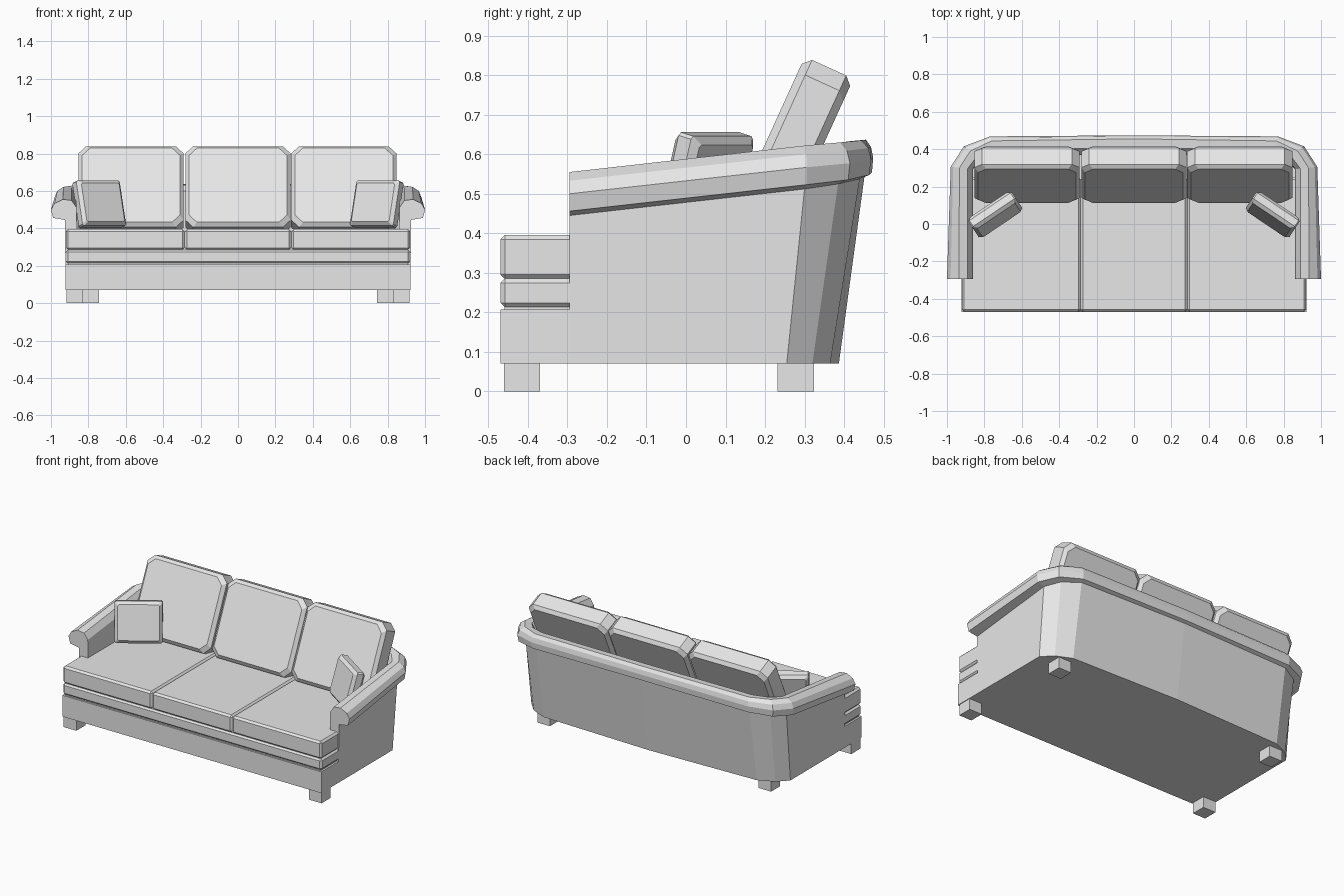
import bpy, bmesh
from math import radians
from mathutils import Matrix, Vector

cube = bpy.data.objects.get("Cube")
if cube:
    bpy.data.objects.remove(cube, do_unlink=True)

fabric = bpy.data.materials.new("grey fabric")
fabric.use_nodes = True
grey = (0.8, 0.8, 0.8, 1)
fabric.diffuse_color = grey
fabric.node_tree.nodes["Principled BSDF"].inputs["Base Color"].default_value = grey


def finish(bm, name):
    bmesh.ops.recalc_face_normals(bm, faces=bm.faces)
    mesh = bpy.data.meshes.new(name)
    bm.to_mesh(mesh)
    bm.free()
    mesh.materials.append(fabric)
    obj = bpy.data.objects.new(name, mesh)
    bpy.context.collection.objects.link(obj)
    return obj


def box(name, low, high, bevel=0):
    bm = bmesh.new()
    low, high = Vector(low), Vector(high)
    bmesh.ops.create_cube(bm, size=1)
    bmesh.ops.scale(bm, vec=high - low, verts=bm.verts)
    bmesh.ops.translate(bm, vec=(low + high) / 2, verts=bm.verts)
    if bevel:
        bmesh.ops.bevel(bm, geom=bm.edges[:], offset=bevel, segments=1, affect='EDGES')
    return finish(bm, name)


def pad(name, w, h, d, corner, edge, matrix):
    """Upright cushion with clipped corners and chamfered front and back rims."""
    bm = bmesh.new()

    def ring(y, inset):
        a, b, c = w / 2 - inset, h / 2 - inset, corner
        pts = [(a, b - c), (a - c, b), (c - a, b), (-a, b - c),
               (-a, c - b), (c - a, -b), (a - c, -b), (a, c - b)]
        return [bm.verts.new(matrix @ Vector((x, y, z))) for x, z in pts]

    rings = [ring(-d / 2, edge), ring(edge - d / 2, 0), ring(d / 2 - edge, 0), ring(d / 2, edge)]
    for p, q in zip(rings, rings[1:]):
        for i in range(8):
            j = (i + 1) % 8
            bm.faces.new((p[i], p[j], q[j], q[i]))
    bm.faces.new(rings[0])
    bm.faces.new(rings[-1])
    return finish(bm, name)


# Wrap-around shell: base point, wall top, outward direction, roll overhang, thickness, height
stations = [
    ((0.922, -0.295), (0.925, -0.295, 0.445), (1, 0), 0.075, 0.065, 0.11),
    ((0.922, 0.255), (0.925, 0.30, 0.512), (1, 0.1), 0.055, 0.065, 0.11),
    ((0.86, 0.32), (0.87, 0.385, 0.525), (0.8, 0.6), 0.05, 0.07, 0.105),
    ((0.76, 0.365), (0.76, 0.44, 0.538), (0.3, 0.95), 0.03, 0.08, 0.097),
    ((0, 0.387), (0, 0.452, 0.545), (0, 1), 0.022, 0.08, 0.092),
]
# Roll section: overhang factor, height factor
outer_roll = [(0.85, 0.1), (1, 0.5), (0.75, 0.8), (0.15, 1)]
inner_roll = [(0.55, 0.95), (0.95, 0.6)]


def section(bm, station, side):
    base, wall, n, over, thick, high = station
    pts = [Vector((base[0], base[1], 0.07)), Vector(wall)]
    n = Vector((n[0], n[1], 0))
    up = Vector((0, 0, high))
    pts += [pts[1] + n * over * u + up * v for u, v in outer_roll]
    pts += [pts[1] - n * thick * u + up * v for u, v in inner_roll]
    floor = pts[1] - n * thick
    floor.z = 0.3
    pts.append(floor)
    return [bm.verts.new((p.x * side, p.y, p.z)) for p in pts]


bm = bmesh.new()
sections = [section(bm, s, 1) for s in stations]
sections += [section(bm, s, -1) for s in reversed(stations[:-1])]
for p, q in zip(sections, sections[1:]):
    for i in range(len(p) - 1):
        bm.faces.new((p[i], p[i + 1], q[i + 1], q[i]))
first, last = sections[0], sections[-1]
bm.faces.new(first)
bm.faces.new(last)
bm.faces.new((first[0], first[-1], last[-1], last[0]))
bm.faces.new([s[0] for s in sections])
bm.faces.new([s[-1] for s in sections])
finish(bm, "arms_and_back_shell")

# Front plinth and rail
box("front_plinth", (-0.922, -0.47, 0.07), (0.922, -0.295, 0.207))
box("front_core", (-0.91, -0.46, 0.2), (0.91, -0.28, 0.3))
box("front_rail", (-0.921, -0.47, 0.212), (0.921, -0.28, 0.286), 0.012)

# Seat cushions
seams = [-0.92, -0.285, 0.285, 0.92]
for name, a, b in zip(("right", "middle", "left"), seams, seams[1:]):
    box(name + "_seat_cushion", (a, -0.47, 0.284), (b, 0.25, 0.396), 0.012)

# Leaning back cushions
lean = Matrix.Rotation(radians(-24.5), 4, 'X')
for name, x in (("right", -0.572), ("middle", 0), ("left", 0.566)):
    place = Matrix.Translation((x, 0.264, 0.603)) @ lean
    pad(name + "_back_cushion", 0.563, 0.475, 0.135, 0.042, 0.02, place)

# Throw pillows and feet on both sides
for name, side in (("left", 1), ("right", -1)):
    place = (Matrix.Translation((side * 0.742, 0.05, 0.53))
             @ Matrix.Rotation(radians(-34 * side), 4, 'Z')
             @ Matrix.Rotation(radians(-15), 4, 'X'))
    pad(name + "_throw_pillow", 0.28, 0.25, 0.075, 0.008, 0.018, place)
    for end, x, y in (("front", 0.873, -0.415), ("back", 0.787, 0.278)):
        x *= side
        box(f"{end}_{name}_foot", (x - 0.045, y - 0.046, 0), (x + 0.045, y + 0.046, 0.075))
